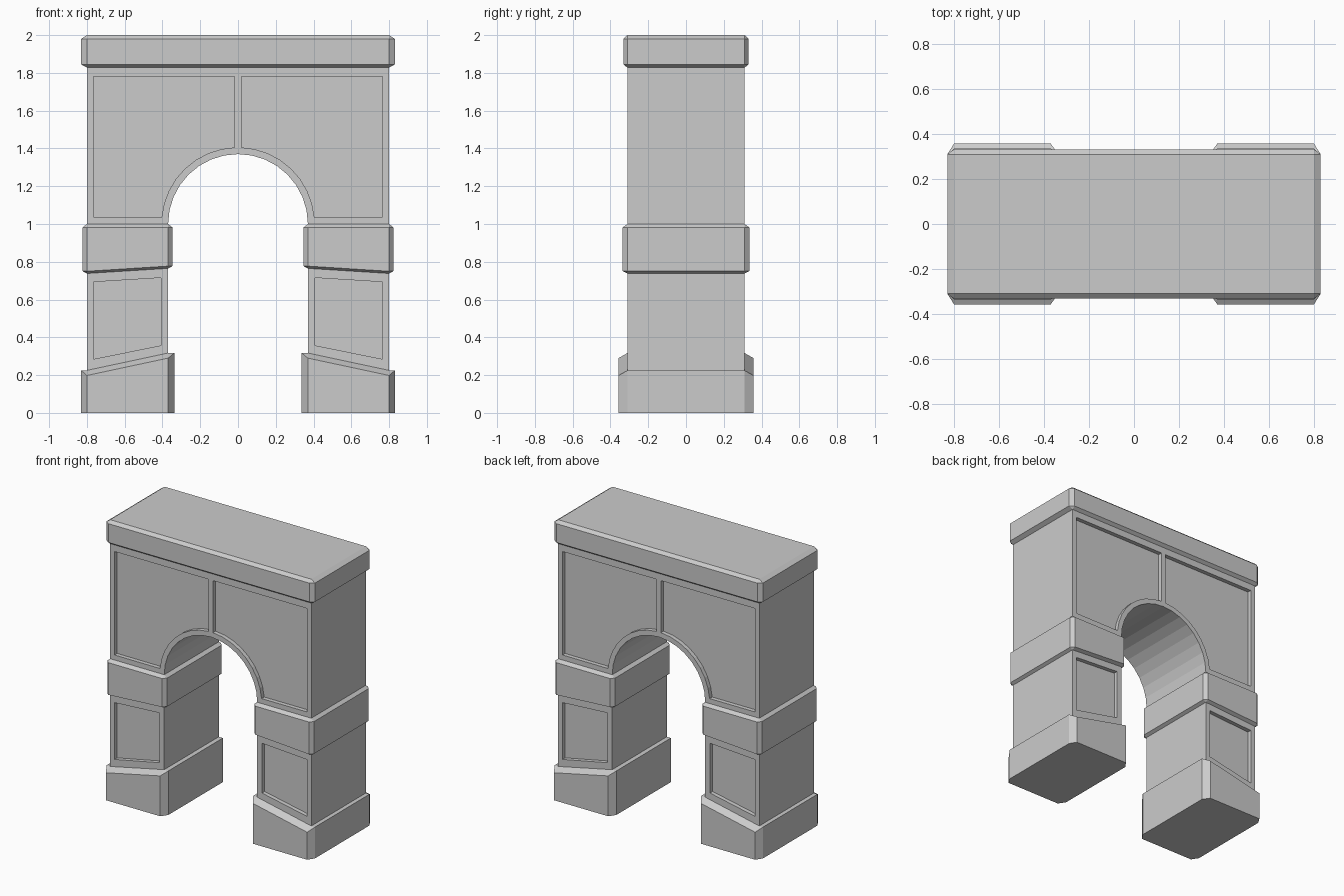
import bpy, bmesh
from math import sin, cos, radians
from mathutils import Matrix

if "Cube" in bpy.data.objects:
    bpy.data.objects.remove(bpy.data.objects["Cube"])

XO, XI, Y = 0.80, 0.37, 0.31      # outer face, opening half width, half depth
SPRING, TOP = 1.0, 1.828          # arch spring line, underside of cornice
RECESS = 0.03


def loft(bm, rings, closed=False, cap=False):
    """Skin a row of equal-length point rings; optionally fill the last one."""
    rows = [[bm.verts.new(p) for p in ring] for ring in rings]
    n = len(rows[0])
    for a, b in zip(rows, rows[1:]):
        for i in range(n if closed else n - 1):
            j = (i + 1) % n
            bm.faces.new((a[i], a[j], b[j], b[i]))
    if cap:
        bm.faces.new(rows[-1])


def panel(bm, outline, inner):
    """Wall face with a sunken panel; both outlines are (x, z) lists."""
    loft(bm, [[(x, -Y, z) for x, z in outline],
              [(x, -Y, z) for x, z in inner],
              [(x, RECESS - Y, z) for x, z in inner]], closed=True, cap=True)


def arc(r, a0, a1, n=8):
    angles = [radians(a0 + (a1 - a0) * i / n) for i in range(n + 1)]
    return [(r * cos(a), SPRING + r * sin(a)) for a in angles]


def pier_ring(xo, xi, y, z_out, z_in, drop=0.0):
    """Half ring round a pier with cut corners; z slopes from outside to inside."""
    return [(xo, 0, z_out), (xo, -Y, z_out), (XO, -y, z_out - drop),
            (XI, -y, z_in - drop), (xi, -Y, z_in), (xi, 0, z_in)]


def core(z_out, z_in):
    return pier_ring(XO, XI, Y, z_out, z_in)


def finish(bm, name):
    """Mirror the front right quarter to all four quarters."""
    bmesh.ops.remove_doubles(bm, verts=bm.verts, dist=1e-4)
    for axis, m in (('Y', (1, -1, 1, 1)), ('X', (-1, 1, 1, 1))):
        dup = bmesh.ops.duplicate(bm, geom=bm.verts[:] + bm.edges[:] + bm.faces[:])
        verts = [g for g in dup['geom'] if isinstance(g, bmesh.types.BMVert)]
        bmesh.ops.transform(bm, matrix=Matrix.Diagonal(m), verts=verts)
        bmesh.ops.remove_doubles(bm, verts=bm.verts, dist=1e-4)
    bmesh.ops.recalc_face_normals(bm, faces=bm.faces)
    mesh = bpy.data.meshes.new(name)
    bm.to_mesh(mesh)
    bm.free()
    bpy.context.collection.objects.link(bpy.data.objects.new(name, mesh))


# Piers: plinth, panelled shaft and band
bm = bmesh.new()
loft(bm, [core(0.225, 0.317),
          pier_ring(0.83, 0.337, 0.357, 0.225, 0.317, 0.027),
          pier_ring(0.83, 0.337, 0.357, 0, 0)], cap=True)
shaft = core(0.225, 0.317), core(0.738, 0.765)
for s in (slice(0, 2), slice(4, 6)):
    loft(bm, [ring[s] for ring in shaft])
panel(bm, [(XO, 0.225), (XI, 0.317), (XI, 0.765), (XO, 0.738)],
      [(0.765, 0.285), (0.408, 0.357), (0.408, 0.715), (0.765, 0.693)])
loft(bm, [core(0.738, 0.765),
          pier_ring(0.822, 0.347, 0.335, 0.75, 0.777),
          pier_ring(0.822, 0.347, 0.335, 0.982, 0.982),
          core(SPRING, SPRING)])
finish(bm, "piers")

# Arch wall: panelled faces, outer sides and vault
bm = bmesh.new()
opening = arc(XI, 0, 90)
panel(bm, [(0, TOP), (XO, TOP), (XO, SPRING)] + opening,
      [(0.018, 1.78), (0.765, 1.78), (0.765, 1.036)] + arc(0.406, 5, 87.4))
loft(bm, [[(x, y, z) for x, z in opening] for y in (-Y, 0)])
loft(bm, [[(XO, y, SPRING), (XO, y, TOP)] for y in (-Y, 0)])
finish(bm, "arch_wall")

# Cornice with bevelled edges
bm = bmesh.new()


def cornice_ring(x, y, z):
    return [(0, 0, z), (0, -y, z), (XO, -y, z), (x, -Y, z), (x, 0, z)]


rings = [cornice_ring(XO, Y, TOP), cornice_ring(0.83, 0.332, 1.845),
         cornice_ring(0.83, 0.332, 1.98), cornice_ring(XO, Y, 2.0)]
loft(bm, [r[1:] for r in rings])
bm.faces.new([bm.verts.new(p) for p in rings[-1]])
finish(bm, "cornice")
